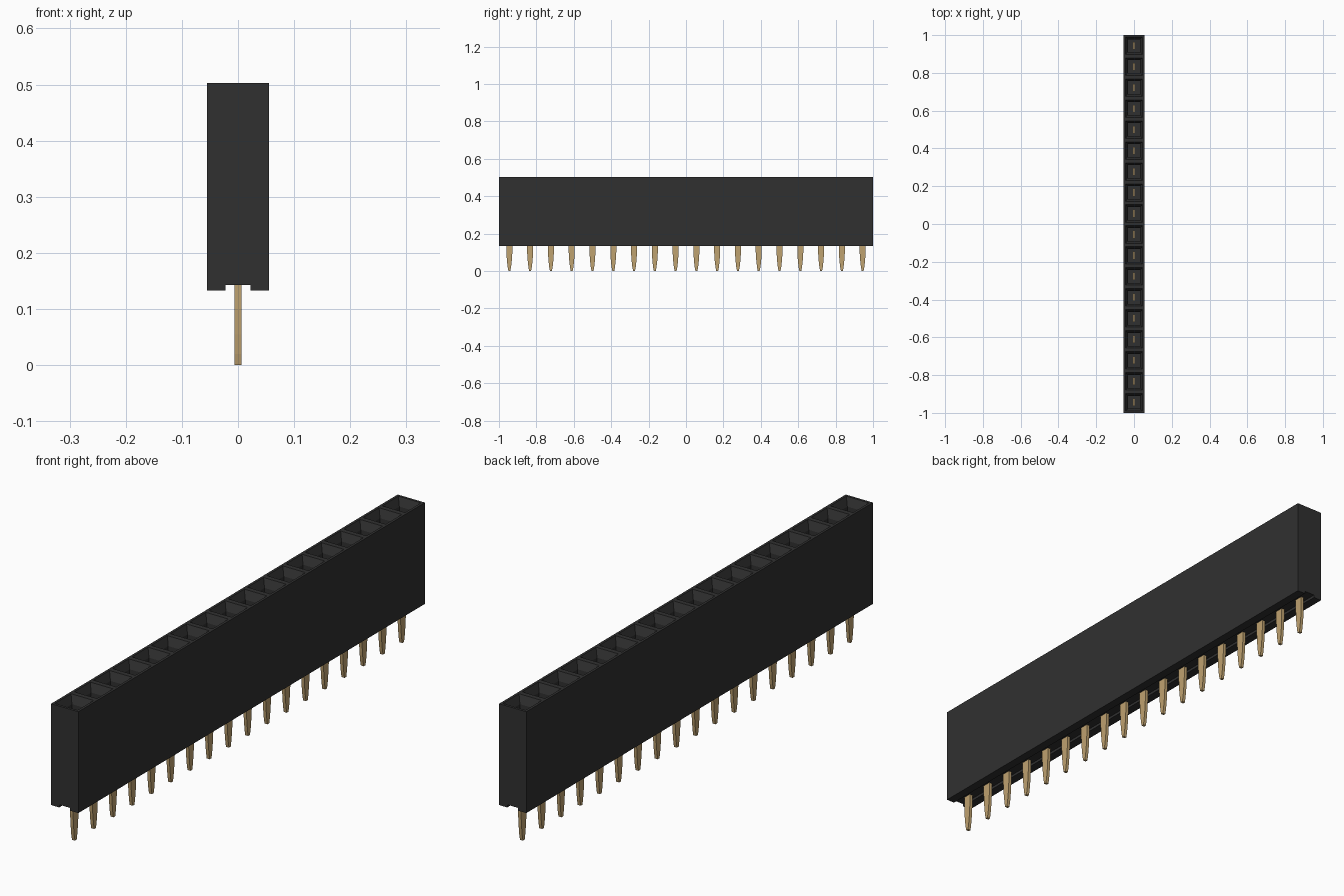
import bpy, bmesh

if "Cube" in bpy.data.objects:
    bpy.data.objects.remove(bpy.data.objects["Cube"])

COUNT = 18
PITCH = 2 / COUNT
HALF = 0.055                 # half width of the housing
BASE, GROOVE, TOP = 0.133, 0.143, 0.503


def material(name, color):
    m = bpy.data.materials.new(name)
    m.use_nodes = True
    m.diffuse_color = color
    m.node_tree.nodes["Principled BSDF"].inputs["Base Color"].default_value = color
    return m


def make_object(name, bm, mat):
    bmesh.ops.recalc_face_normals(bm, faces=bm.faces)
    me = bpy.data.meshes.new(name)
    bm.to_mesh(me)
    bm.free()
    me.materials.append(mat)
    ob = bpy.data.objects.new(name, me)
    bpy.context.collection.objects.link(ob)
    return ob


black = material("black plastic", (0.03, 0.03, 0.03, 1))
gold = material("gold metal", (0.52, 0.36, 0.16, 1))

# Housing: grooved cross-section swept along y, one section per socket
profile = [(HALF, TOP), (HALF, BASE), (0.022, BASE), (0.022, GROOVE),
           (-0.022, GROOVE), (-0.022, BASE), (-HALF, BASE), (-HALF, TOP)]
bm = bmesh.new()
rings = [[bm.verts.new((x, -1 + i * PITCH, z)) for x, z in profile]
         for i in range(COUNT + 1)]
n = len(profile)
tops = []
for a, b in zip(rings, rings[1:]):
    for k in range(n):
        f = bm.faces.new((a[k], a[(k + 1) % n], b[(k + 1) % n], b[k]))
        if k == n - 1:
            tops.append(f)
bm.faces.new(rings[0])
bm.faces.new(rings[-1])
bmesh.ops.recalc_face_normals(bm, faces=bm.faces)

# Sockets: rim, sloped lead-in, then a straight square well
bmesh.ops.inset_individual(bm, faces=tops, thickness=0.013)
bmesh.ops.inset_individual(bm, faces=tops, thickness=0.018, depth=-0.03)
for f in tops:
    well = bmesh.ops.extrude_discrete_faces(bm, faces=[f])["faces"][0]
    bmesh.ops.translate(bm, verts=well.verts, vec=(0, 0, -0.25))
make_object("housing", bm, black)


# Pins: flat blade with a tapered tail, running up into the socket
blade = [(0.005, 0.0), (0.009, 0.02), (0.013, 0.055), (0.016, 0.10),
         (0.016, 0.18), (0.020, 0.24), (0.020, 0.42)]
bm = bmesh.new()
for i in range(COUNT):
    cy = -1 + (i + 0.5) * PITCH
    outline = [(cy + w, z) for w, z in blade] + [(cy - w, z) for w, z in reversed(blade)]
    face = bm.faces.new([bm.verts.new((-0.006, y, z)) for y, z in outline])
    ext = bmesh.ops.extrude_face_region(bm, geom=[face])["geom"]
    bmesh.ops.translate(bm, vec=(0.012, 0, 0),
                        verts=[v for v in ext if isinstance(v, bmesh.types.BMVert)])
make_object("pins", bm, gold)
